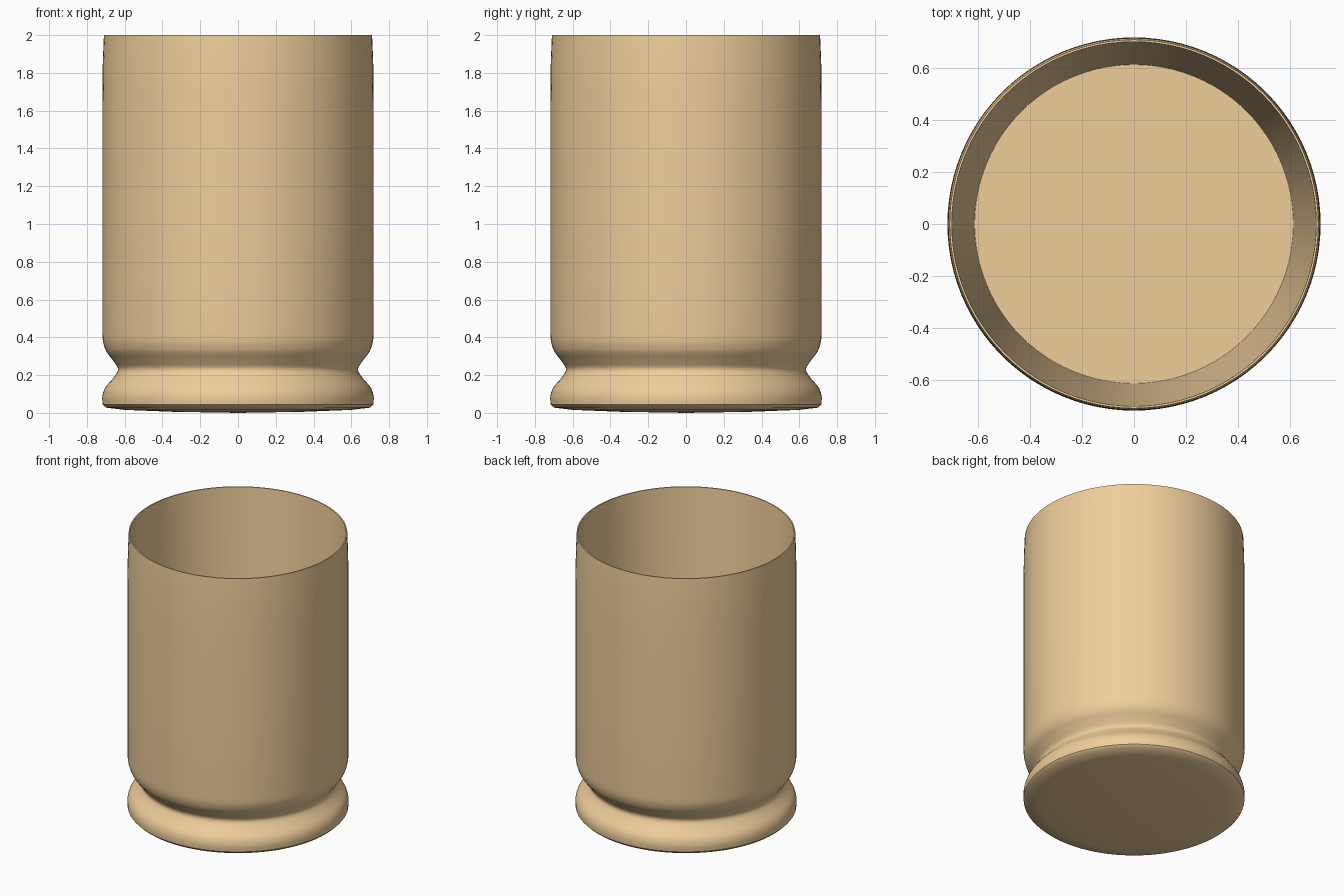
import bpy, bmesh, math

if "Cube" in bpy.data.objects:
    bpy.data.objects.remove(bpy.data.objects["Cube"])

SEGMENTS = 96


def lathe(name, profile, color):
    """Revolve (radius, z) points around the z axis."""
    bm = bmesh.new()
    verts = [bm.verts.new((r, 0, z)) for r, z in profile]
    edges = [bm.edges.new(pair) for pair in zip(verts, verts[1:])]
    bmesh.ops.spin(bm, geom=verts + edges, axis=(0, 0, 1), cent=(0, 0, 0),
                   angle=math.tau, steps=SEGMENTS, use_duplicate=False)
    bmesh.ops.remove_doubles(bm, verts=bm.verts, dist=0.0005)
    bmesh.ops.recalc_face_normals(bm, faces=bm.faces)
    mesh = bpy.data.meshes.new(name)
    bm.to_mesh(mesh)
    bm.free()
    obj = bpy.data.objects.new(name, mesh)
    bpy.context.collection.objects.link(obj)
    mat = bpy.data.materials.new(name + "_color")
    mat.diffuse_color = color
    mat.use_nodes = True
    mat.node_tree.nodes["Principled BSDF"].inputs["Base Color"].default_value = mat.diffuse_color
    mesh.materials.append(mat)
    bpy.context.view_layer.objects.active = obj
    obj.select_set(True)
    bpy.ops.object.shade_smooth_by_angle(angle=math.radians(40))
    return obj


def smooth(points, steps=4):
    """Catmull-Rom curve through the points."""
    p = [points[0]] + points + [points[-1]]
    out = []
    for a, b, c, d in zip(p, p[1:], p[2:], p[3:]):
        for i in range(steps):
            t = i / steps
            out.append(tuple(
                0.5 * (2 * b[k] + (c[k] - a[k]) * t
                       + (2 * a[k] - 5 * b[k] + 4 * c[k] - d[k]) * t ** 2
                       + (3 * b[k] - a[k] - 3 * c[k] + d[k]) * t ** 3)
                for k in (0, 1)))
    return out + [points[-1]]


# slightly domed underside
base = [(0, 0), (0.35, 0.006), (0.6, 0.016), (0.7, 0.028)]
# rounded foot, pinched groove and shoulder
foot = smooth([(0.717, 0.045), (0.718, 0.09), (0.702, 0.135), (0.66, 0.185),
               (0.635, 0.23), (0.66, 0.275), (0.697, 0.325), (0.714, 0.375),
               (0.718, 0.42)])
# straight wall with thin rim
wall = [(0.718, 1.0), (0.718, 1.6), (0.716, 1.85), (0.71, 2.0)]
# tapered cavity and flat floor
cavity = [(0.702, 2.0), (0.614, 0.3), (0, 0.3)]

lathe("cup", base + foot + wall + cavity, (0.87, 0.62, 0.33, 1))
